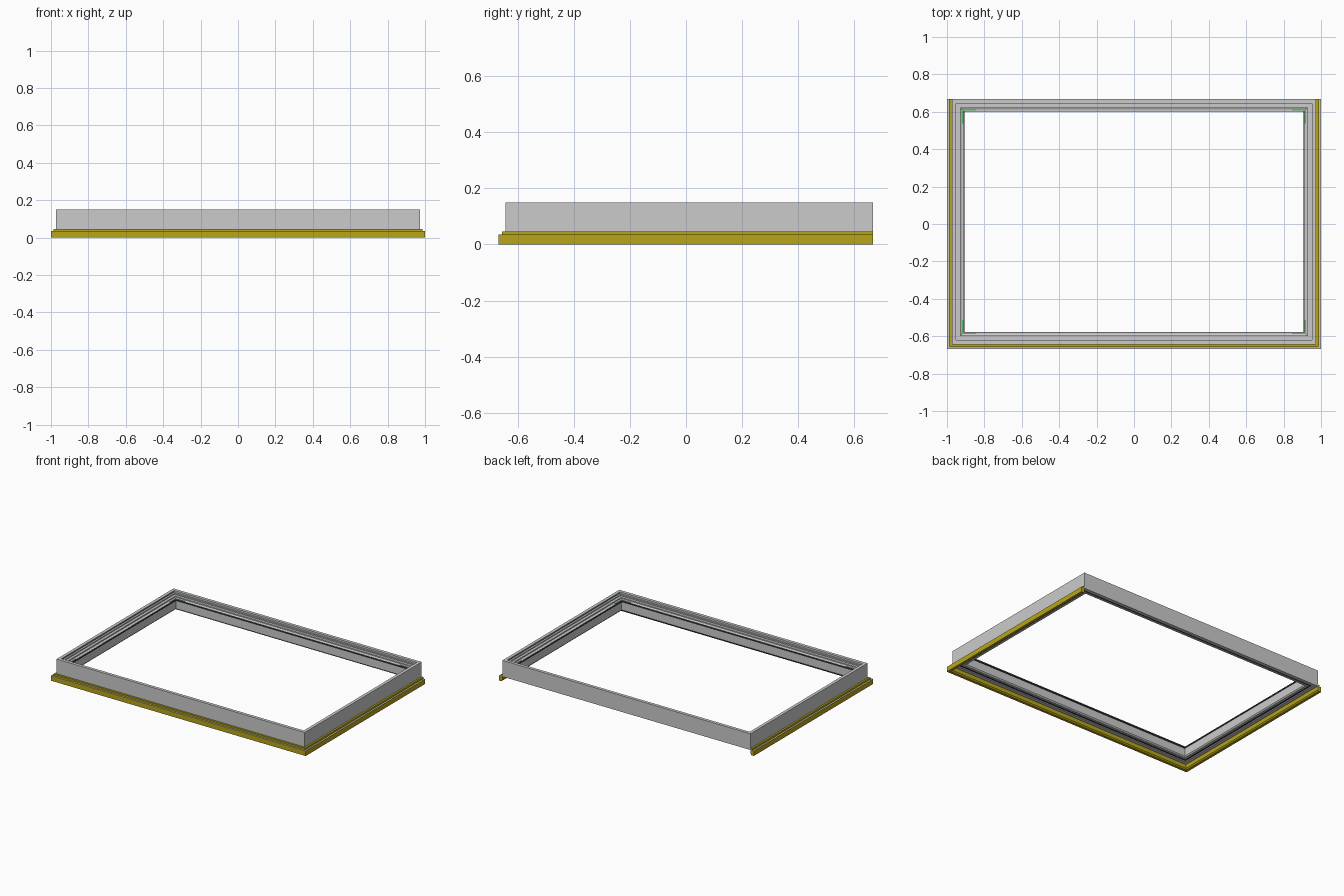
import bpy, bmesh

if "Cube" in bpy.data.objects:
    bpy.data.objects.remove(bpy.data.objects["Cube"])

X, YF, YB = 0.973, -0.643, 0.667   # outer faces of the grey frame wall


def material(name, rgb):
    m = bpy.data.materials.new(name)
    m.diffuse_color = (*rgb, 1)
    m.use_nodes = True
    m.node_tree.nodes["Principled BSDF"].inputs["Base Color"].default_value = m.diffuse_color
    return m


def finish(bm, name, mat=None):
    bmesh.ops.recalc_face_normals(bm, faces=bm.faces[:])
    me = bpy.data.meshes.new(name)
    bm.to_mesh(me)
    bm.free()
    ob = bpy.data.objects.new(name, me)
    bpy.context.collection.objects.link(ob)
    if mat:
        me.materials.append(mat)
    return ob


def sweep(name, profile, closed=True, mat=None):
    """Mitred sweep of (inset, z) points; open sweeps skip the back edge."""
    bm = bmesh.new()
    rings = [[], [], [], []]
    for d, z in profile:
        back = YB - d if closed else YB
        corners = [(-X + d, back), (-X + d, YF + d), (X - d, YF + d), (X - d, back)]
        for ring, (x, y) in zip(rings, corners):
            ring.append(bm.verts.new((x, y, z)))
    n = len(profile)
    for i in range(4 if closed else 3):
        a, b = rings[i], rings[(i + 1) % 4]
        for j in range(n):
            k = (j + 1) % n
            bm.faces.new((a[j], a[k], b[k], b[j]))
    if not closed:
        bm.faces.new(rings[0])
        bm.faces.new(rings[3])
    return finish(bm, name, mat)


def box_strip(name, d0, d1, z0, z1, closed=True, mat=None):
    return sweep(name, [(d0, z0), (d0, z1), (d1, z1), (d1, z0)], closed, mat)


yellow = material("yellow", (0.48, 0.38, 0.01))
black = material("black", (0.04, 0.04, 0.04))
green = material("green", (0.1, 0.5, 0.12))

# Stepped main frame with grooves inside and below
sweep("main_frame", [
    (0, 0.035), (0, 0.15), (0.022, 0.15), (0.022, 0.142), (0.016, 0.142),
    (0.016, 0.134), (0.028, 0.134), (0.028, 0.126), (0.046, 0.126),
    (0.046, 0.118), (0.054, 0.114), (0.062, 0.114), (0.062, 0.048),
    (0.056, 0.040), (0.040, 0.040), (0.040, 0.048), (0.026, 0.048),
    (0.026, 0.035)])

# Yellow stepped trim on front and sides, open at the back
sweep("lower_trim", [
    (-0.026, 0), (-0.026, 0.035), (-0.013, 0.035), (-0.013, 0.047),
    (0, 0.047), (0, 0.008), (-0.008, 0)], False, yellow)

# Thin strip on the trim ledge
box_strip("trim_ledge_strip", -0.0255, -0.0165, 0.0345, 0.0360, False)

# Dark seals along the inner lip and under the frame
box_strip("inner_seal", 0.0615, 0.066, 0.104, 0.113, True, black)
box_strip("bottom_seal", 0.028, 0.038, 0.040, 0.050, True, black)

# Green L-shaped corner cleats on the inner shelf
D0, D1, LEG = 0.0545, 0.0605, 0.075
for sx, xname in ((-1, "left"), (1, "right")):
    for yw, sy, yname in ((YF, -1, "front"), (YB, 1, "back")):
        ox, oy = sx * (X - D0), yw - sy * D0
        t = D1 - D0
        outline = [(0, 0), (LEG, 0), (LEG, t), (t, t), (t, LEG), (0, LEG)]
        bm = bmesh.new()
        face = bm.faces.new([bm.verts.new((ox - sx * u, oy - sy * v, 0.113))
                             for u, v in outline])
        ext = bmesh.ops.extrude_face_region(bm, geom=[face])
        bmesh.ops.translate(bm, vec=(0, 0, 0.004), verts=[
            g for g in ext["geom"] if isinstance(g, bmesh.types.BMVert)])
        finish(bm, f"corner_cleat_{yname}_{xname}", green)
